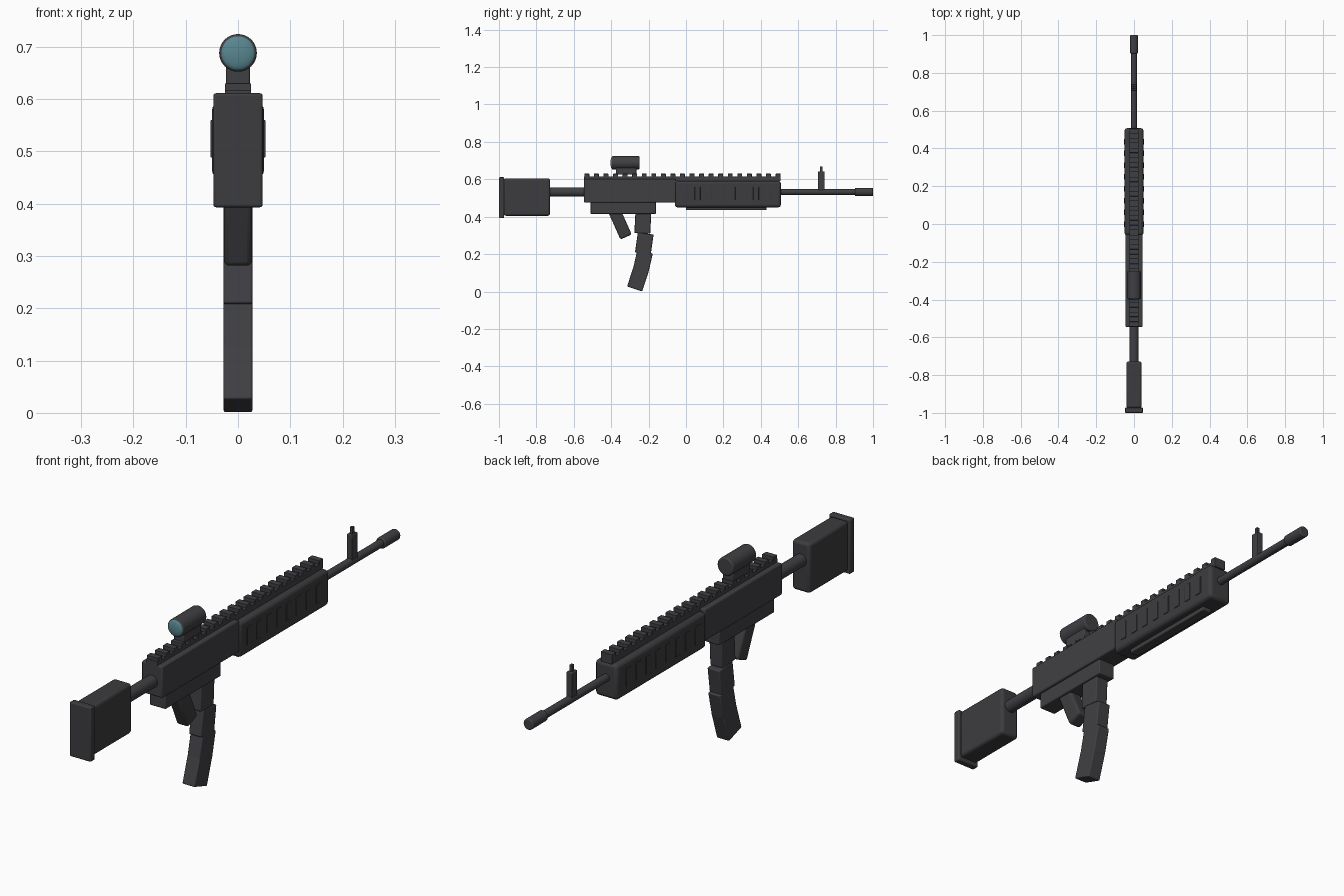
import bpy
from math import radians

if "Cube" in bpy.data.objects:
    bpy.data.objects.remove(bpy.data.objects["Cube"])


def material(name, rgb):
    m = bpy.data.materials.new(name)
    m.diffuse_color = (*rgb, 1)
    m.use_nodes = True
    m.node_tree.nodes["Principled BSDF"].inputs["Base Color"].default_value = m.diffuse_color
    return m


METAL = material("dark_metal", (0.051, 0.050, 0.057))
POLYMER = material("black_polymer", (0.046, 0.045, 0.049))
GLASS = material("teal_glass", (0.10, 0.24, 0.28))


def finish(ob, name, mat, bevel, segments=3):
    ob.name = name
    ob.data.materials.append(mat)
    bpy.ops.object.transform_apply(location=False, rotation=False, scale=True)
    if bevel:
        b = ob.modifiers.new("soft_edges", 'BEVEL')
        b.width = bevel
        b.segments = segments
        b.limit_method = 'ANGLE'
        b.angle_limit = radians(40)
    bpy.ops.object.shade_smooth_by_angle(angle=radians(35))
    return ob


def box(name, mat, y, z, half_x, bevel=0.004, x=0):
    """Box from y and z ranges and a half width."""
    bpy.ops.mesh.primitive_cube_add(size=1, location=(x, sum(y) / 2, sum(z) / 2))
    ob = bpy.context.object
    ob.scale = (half_x * 2, y[1] - y[0], z[1] - z[0])
    return finish(ob, name, mat, bevel)


def tilted_box(name, mat, centre, size, tilt, bevel):
    bpy.ops.mesh.primitive_cube_add(size=1, location=centre, rotation=(radians(tilt), 0, 0))
    ob = bpy.context.object
    ob.scale = size
    return finish(ob, name, mat, bevel)


def tube(name, mat, y, z, r, bevel=0.003):
    """Cylinder lying along y."""
    bpy.ops.mesh.primitive_cylinder_add(vertices=32, radius=r, depth=y[1] - y[0],
                                        location=(0, sum(y) / 2, z), rotation=(radians(90), 0, 0))
    return finish(bpy.context.object, name, mat, bevel)


# Stock
box("butt_plate", POLYMER, (-1.0, -0.972), (0.393, 0.611), 0.047, 0.005)
box("stock", POLYMER, (-0.975, -0.727), (0.405, 0.605), 0.04, 0.012)
tube("buffer_tube", METAL, (-0.74, -0.53), 0.532, 0.025)

# Receiver and handguard
box("upper_receiver", METAL, (-0.545, -0.055), (0.475, 0.602), 0.046, 0.006)
box("lower_receiver", METAL, (-0.51, -0.16), (0.415, 0.48), 0.036, 0.004)
box("handguard", POLYMER, (-0.06, 0.507), (0.45, 0.592), 0.05, 0.014)
box("under_rail", METAL, (0.0, 0.43), (0.435, 0.455), 0.02, 0.003)

# Vent plates on both sides of the handguard
for i in range(8):
    y = -0.001 + i * 0.0625
    for side in (-1, 1):
        box("vent", POLYMER, (y - 0.015, y + 0.015), (0.488, 0.56), 0.004, 0.002, side * 0.0485)

# Top rail with teeth
box("top_rail", METAL, (-0.545, 0.505), (0.59, 0.616), 0.025, 0.002)
teeth = 21
for i in range(teeth):
    y = -0.53 + i * (1.022 / (teeth - 1))
    box("rail_tooth", METAL, (y - 0.013, y + 0.013), (0.612, 0.63), 0.025, 0.002)

# Barrel, muzzle and front sight
tube("barrel", METAL, (0.49, 0.92), 0.532, 0.0155)
tube("muzzle", METAL, (0.903, 1.0), 0.532, 0.022, 0.005)
box("front_sight_post", METAL, (0.705, 0.741), (0.535, 0.642), 0.012, 0.003)
box("front_sight_tip", METAL, (0.716, 0.730), (0.635, 0.668), 0.006, 0.002)

# Optic
box("optic_mount", METAL, (-0.375, -0.265), (0.625, 0.665), 0.023, 0.004)
tube("optic_body", METAL, (-0.397, -0.248), 0.688, 0.036, 0.006)
bpy.ops.mesh.primitive_uv_sphere_add(segments=32, ring_count=16, radius=0.033,
                                     location=(0, -0.394, 0.688))
lens = bpy.context.object
lens.scale = (1, 0.3, 1)
finish(lens, "optic_lens", GLASS, 0)

# Grip
tilted_box("grip", POLYMER, (0, -0.354, 0.367), (0.054, 0.066, 0.165), 24, 0.01)

# Curved magazine from tilted segments
for y, z, tilt in ((-0.231, 0.365, 3), (-0.223, 0.257, 8), (-0.231, 0.16, 13), (-0.258, 0.065, 18)):
    tilted_box("magazine_segment", METAL, (0, y, z), (0.055, 0.085, 0.108), -tilt, 0.004)
